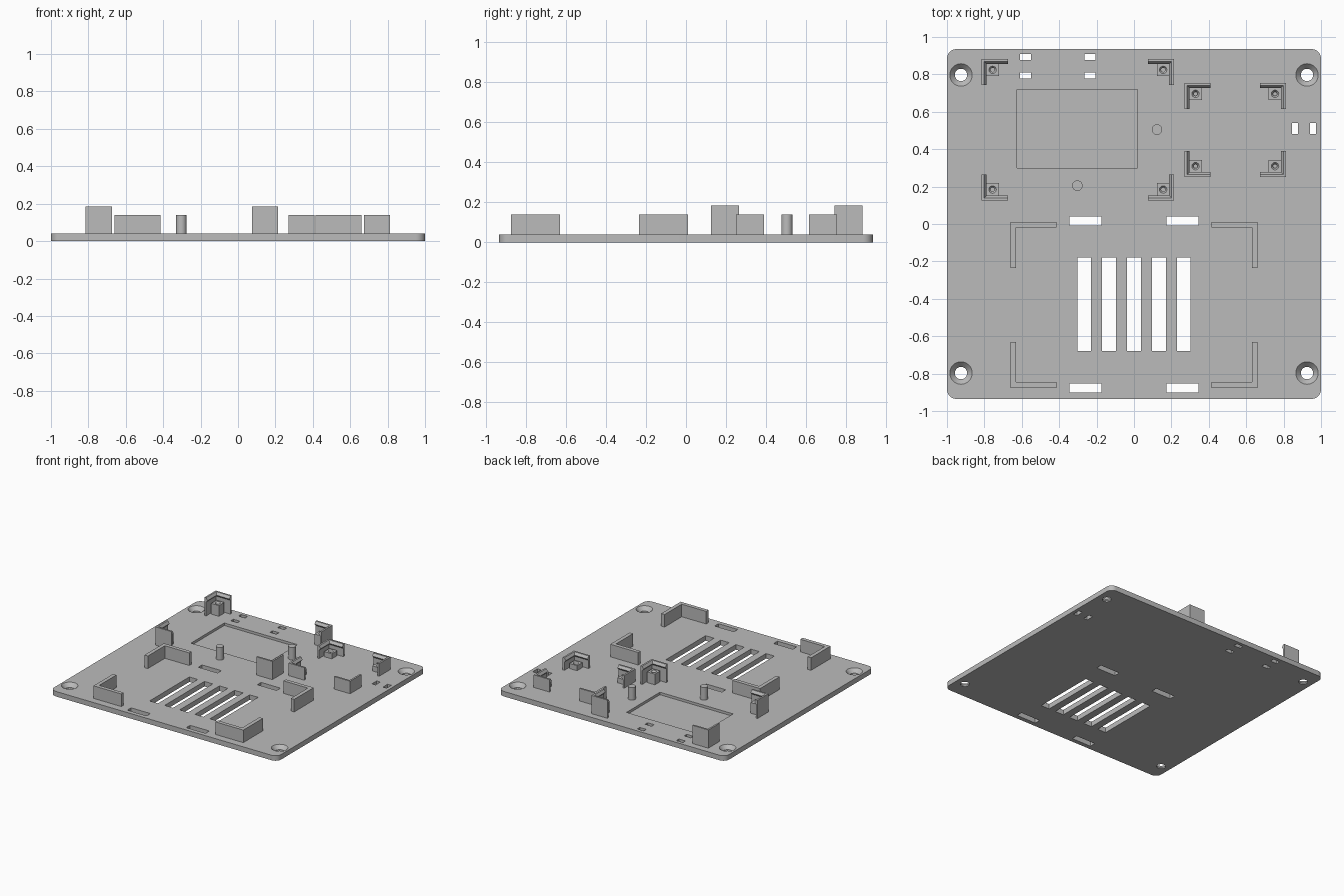
import bpy, bmesh, math
from mathutils import Vector

if "Cube" in bpy.data.objects:
    bpy.data.objects.remove(bpy.data.objects["Cube"])

grey = bpy.data.materials.new("matte_grey")
grey.use_nodes = True
grey.diffuse_color = (0.5, 0.5, 0.5, 1)
grey.node_tree.nodes["Principled BSDF"].inputs["Base Color"].default_value = (0.5, 0.5, 0.5, 1)

T = 0.04              # plate thickness
HX, HY = 1.0, 0.935   # plate half sizes


def loft(bm, rings):
    """Closed solid through a list of equal-length point rings."""
    loops = [[bm.verts.new(p) for p in ring] for ring in rings]
    n = len(loops[0])
    for a, b in zip(loops, loops[1:]):
        for i in range(n):
            j = (i + 1) % n
            bm.faces.new((a[i], a[j], b[j], b[i]))
    bm.faces.new(loops[0][::-1])
    bm.faces.new(loops[-1])


def turned(bm, x, y, profile, n=32):
    """Solid of revolution from (radius, z) pairs."""
    angles = [math.tau * i / n for i in range(n)]
    loft(bm, [[(x + r * math.cos(a), y + r * math.sin(a), z) for a in angles]
              for r, z in profile])


def prism(bm, outline, z0, z1):
    loft(bm, [[(x, y, z) for x, y in outline] for z in (z0, z1)])


def box(bm, x0, x1, y0, y1, z0, z1):
    prism(bm, [(x0, y0), (x1, y0), (x1, y1), (x0, y1)], z0, z1)


def finish(bm, name):
    bmesh.ops.recalc_face_normals(bm, faces=bm.faces[:])
    mesh = bpy.data.meshes.new(name)
    bm.to_mesh(mesh)
    bm.free()
    mesh.materials.append(grey)
    ob = bpy.data.objects.new(name, mesh)
    bpy.context.collection.objects.link(ob)
    return ob


def activate(ob):
    bpy.ops.object.select_all(action='DESELECT')
    ob.select_set(True)
    bpy.context.view_layer.objects.active = ob


def cut(ob, cutter):
    cutter.hide_render = True
    mod = ob.modifiers.new("cut", 'BOOLEAN')
    mod.operation, mod.solver, mod.object = 'DIFFERENCE', 'EXACT', cutter
    activate(ob)
    bpy.ops.object.modifier_apply(modifier=mod.name)
    bpy.data.objects.remove(cutter)


def smooth(ob):
    activate(ob)
    bpy.ops.object.shade_smooth_by_angle(angle=math.radians(30))


# Base plate with rounded corners
bm = bmesh.new()
R = 0.05
outline = []
for k, (sx, sy) in enumerate([(1, 1), (-1, 1), (-1, -1), (1, -1)]):
    for i in range(9):
        a = math.pi / 2 * (k + i / 8)
        outline.append((sx * (HX - R) + R * math.cos(a), sy * (HY - R) + R * math.sin(a)))
prism(bm, outline, 0, T)
plate = finish(bm, "base_plate")

# Openings: countersunk screw holes, vents, strap slots, cable slots, recess
bm = bmesh.new()
LO, HI = -0.02, T + 0.02
for sx in (-1, 1):
    for sy in (-1, 1):
        turned(bm, sx * 0.925, sy * 0.797,
               [(0.033, LO), (0.033, 0.01), (0.06, T), (0.06, HI)])
for i in range(-2, 3):
    box(bm, i * 0.133 - 0.037, i * 0.133 + 0.037, -0.68, -0.18, LO, HI)
for x in (-0.26, 0.26):
    for y in (0.017, -0.877):
        box(bm, x - 0.085, x + 0.085, y - 0.024, y + 0.024, LO, HI)
for x in (-0.58, -0.235):
    for y in (0.892, 0.794):
        box(bm, x - 0.029, x + 0.029, y - 0.016, y + 0.016, LO, HI)
for x in (0.86, 0.957):
    box(bm, x - 0.016, x + 0.016, 0.48, 0.54, LO, HI)
box(bm, -0.625, 0.02, 0.3, 0.72, T - 0.02, HI)
cut(plate, finish(bm, "opening_cutter"))
smooth(plate)

# Four tall corner guards around the vents
for sx, side in ((1, "left"), (-1, "right")):
    for sy, end in ((1, "back"), (-1, "front")):
        cx, cy = sx * 0.66, -0.433 + sy * 0.443
        L, W = 0.245, 0.03
        pts = [(0, 0), (L, 0), (L, W), (W, W), (W, L), (0, L)]
        bm = bmesh.new()
        prism(bm, [(cx - sx * u, cy - sy * v) for u, v in pts], T, 0.14)
        finish(bm, f"corner_guard_{end}_{side}")


def lipped_wall(bm, corner, along, inward, length, top):
    """Thin wall with a snap ridge along its inner top edge."""
    w, lip = 0.014, 0.027
    profile = [(0, T), (w, T), (w, top - 0.035), (lip, top - 0.02), (w, top), (0, top)]
    up = Vector((0, 0, 1))
    loft(bm, [[corner + along * s + inward * d + up * z for d, z in profile]
              for s in (0, length)])


def board_clip(name, x, y, dx, dy, top):
    """Corner clip with a drilled support post; dx, dy point to its inside."""
    corner, ax, ay = Vector((x, y, 0)), Vector((dx, 0, 0)), Vector((0, dy, 0))
    bm = bmesh.new()
    lipped_wall(bm, corner, ax, ay, 0.14, top)
    lipped_wall(bm, corner, ay, ax, 0.14, top)
    finish(bm, name + "_walls")
    px, py, h, z = x + dx * 0.059, y + dy * 0.059, 0.034, top - 0.06
    bm = bmesh.new()
    box(bm, px - h, px + h, py - h, py + h, T, z)
    post = finish(bm, name + "_post")
    bm = bmesh.new()
    turned(bm, px, py, [(0.011, T + 0.01), (0.011, z - 0.012), (0.02, z), (0.02, z + 0.02)], 16)
    cut(post, finish(bm, "post_cutter"))
    smooth(post)


# Two sets of board clips
for label, x0, x1, y0, y1, top in (("large_board", -0.815, 0.215, 0.125, 0.883, 0.185),
                                   ("small_board", 0.27, 0.813, 0.25, 0.755, 0.14)):
    for x, dx, side in ((x0, 1, "right"), (x1, -1, "left")):
        for y, dy, end in ((y0, 1, "front"), (y1, -1, "back")):
            board_clip(f"{label}_clip_{end}_{side}", x, y, dx, dy, top)

# Round locating pins beside the recess
for name, x, y in (("pin_left", 0.123, 0.505), ("pin_right", -0.303, 0.205)):
    bm = bmesh.new()
    turned(bm, x, y, [(0.028, T), (0.028, 0.14)])
    smooth(finish(bm, name))
